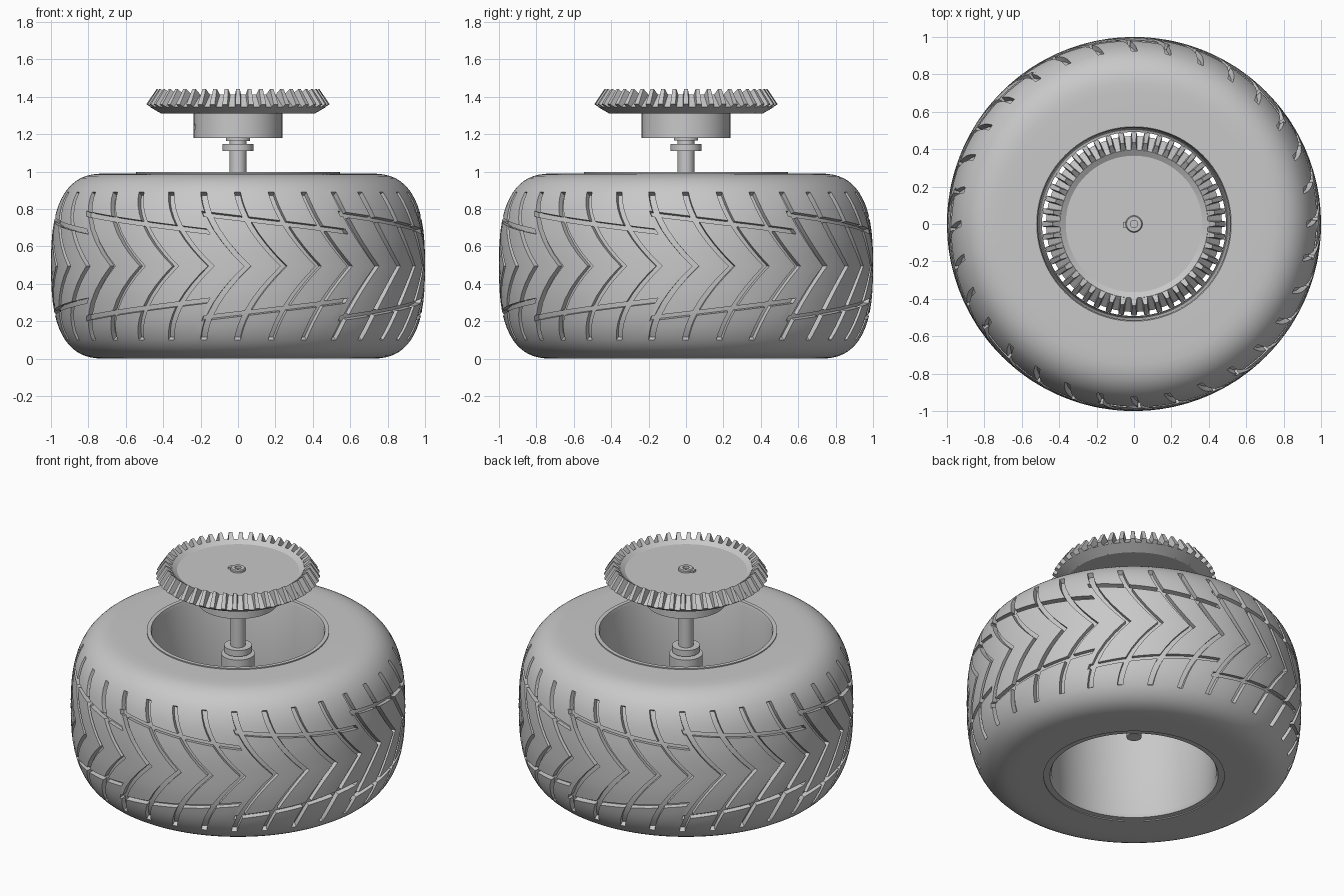
import bpy, bmesh
from math import sin, cos, pi, radians, hypot, asin
from mathutils import Matrix, Vector

cube = bpy.data.objects.get("Cube")
if cube:
    bpy.data.objects.remove(cube, do_unlink=True)

grey = bpy.data.materials.new("plain_grey")
grey.use_nodes = True
COLOUR = (0.58, 0.58, 0.58, 1)
grey.diffuse_color = COLOUR
grey.node_tree.nodes["Principled BSDF"].inputs["Base Color"].default_value = COLOUR


def make(name, bm):
    bmesh.ops.remove_doubles(bm, verts=bm.verts, dist=1e-5)
    bmesh.ops.recalc_face_normals(bm, faces=bm.faces)
    mesh = bpy.data.meshes.new(name)
    bm.to_mesh(mesh)
    bm.free()
    mesh.materials.append(grey)
    ob = bpy.data.objects.new(name, mesh)
    bpy.context.collection.objects.link(ob)
    return ob


def activate(ob):
    bpy.ops.object.select_all(action='DESELECT')
    ob.select_set(True)
    bpy.context.view_layer.objects.active = ob


def smooth(ob, angle=30):
    activate(ob)
    bpy.ops.object.shade_smooth_by_angle(angle=radians(angle))


def skin(bm, columns, closed):
    """Join point columns round the axis; returns faces by (column, row)."""
    vs = [[bm.verts.new(p) for p in col] for col in columns]
    rows, faces = len(vs[0]), {}
    for i in range(len(vs)):
        a, b = vs[i], vs[(i + 1) % len(vs)]
        for j in range(rows if closed else rows - 1):
            k = (j + 1) % rows
            faces[i, j] = bm.faces.new((a[j], b[j], b[k], a[k]))
    return faces


def polar(r, phi, z):
    return Vector((r * sin(phi), -r * cos(phi), z))


def lathe(name, profile, steps=96, closed=False):
    """Spin a (radius, height) profile around the z axis."""
    bm = bmesh.new()
    skin(bm, [[polar(r, 2 * pi * i / steps, z) for r, z in profile]
              for i in range(steps)], closed)
    return make(name, bm)


# Tyre: rounded superellipse section, gridded along its own tread pattern
HALF, INNER, BULGE, POWER = 0.495, 0.70, 0.30, 2.7
CHEVRON_END, GROOVE_HALF, DEPTH = 0.395, 0.014, 0.03
STEPS, CAP = 4, 8


def radius(h):
    return INNER + BULGE * max(0, 1 - abs(h / HALF) ** POWER) ** (1 / POWER)


def tread_point(phi, h):
    """Point on the tyre, with the angle swept back to form the chevrons."""
    u = min(abs(h) / 0.4, 1)
    return polar(radius(h), phi - radians(14.5) * (1.7 * u - 0.7 * u * u), HALF + h)


def spread(a, b, n):
    return [a + (b - a) * i / n for i in range(n)]


def half_rows(groove):
    """Heights above the middle, with one band following the long groove."""
    low, high = groove - GROOVE_HALF, groove + GROOVE_HALF
    start = asin((CHEVRON_END / HALF) ** (POWER / 2))
    cap = [HALF * sin(t) ** (2 / POWER) for t in spread(start, pi / 2, CAP)]
    return spread(0, low, STEPS) + [low] + spread(high, CHEVRON_END, STEPS) + cap + [HALF]


# Column offsets from each chevron tip; the first column is the chevron groove
OFFSETS = (-1, 1, 3, 5, 7, 8.3, 9.3)
columns = []
for k in range(32):
    for i, offset in enumerate(OFFSETS):
        phi = 3 + 11.25 * k + offset
        u = ((phi - 1.05) % 45) / 44
        if k % 4 == 3 and i == 5:
            u = 1
        elif k % 4 == 3 and i == 6:
            u = 0
        rows = half_rows(0.28 - 0.095 * u)
        heights = [-h for h in reversed(rows[1:])] + rows
        col = [tread_point(radians(phi), h) for h in heights]
        ends = [polar(0.54, radians(phi - 14.5), z) for z in (2 * HALF, 0)]
        columns.append(col + ends)

bm = bmesh.new()
faces = skin(bm, columns, True)
middle = len(rows) - 1
carved = []
for (i, j), face in faces.items():
    row = j - middle if j >= middle else middle - 1 - j
    chevron = i % 7 == 0 and row < 2 * STEPS + 1
    gap = i % 28 == 26
    if chevron or (row == STEPS and not gap):
        carved.append(face)
bmesh.ops.recalc_face_normals(bm, faces=bm.faces)
sunk = bmesh.ops.extrude_face_region(bm, geom=carved)["geom"]
for v in (g for g in sunk if isinstance(g, bmesh.types.BMVert)):
    h, r = v.co.z - HALF, hypot(v.co.x, v.co.y)
    slope = (radius(h + 0.005) - radius(h - 0.005)) / 0.01
    push = DEPTH / hypot(1, slope)
    v.co -= Vector((v.co.x / r, v.co.y / r, -slope)) * push
bmesh.ops.delete(bm, geom=[f for f in carved if f.is_valid], context='FACES_ONLY')
smooth(make("tyre", bm), 32)

# Open rim barrel, tapering slightly towards the bottom
smooth(lathe("rim", [(0.492, 0.03), (0.503, 0.006), (0.545, 0.006), (0.545, 0.997),
                     (0.52, 0.997), (0.514, 0.98)], 128, closed=True))

# Shaft with collars, and a small centre hole in its end
smooth(lathe("shaft", [(0, 0.27), (0.045, 0.27), (0.045, 1.405), (0.04, 1.41),
                       (0.02, 1.41), (0.02, 1.39), (0, 1.39)], 32))
for name, r, low, high in (("upper_collar", 0.083, 1.11, 1.147),
                           ("retaining_ring", 0.065, 1.165, 1.18),
                           ("lower_collar", 0.083, 0.86, 0.90),
                           ("bearing", 0.10, 0.74, 0.845)):
    smooth(lathe(name, [(0, low), (r, low), (r, high), (0, high)], 48))
bm = bmesh.new()
bmesh.ops.create_cube(bm, size=1, matrix=Matrix.Translation((-0.045, -0.005, 1.39))
                      @ Matrix.Diagonal((0.03, 0.03, 0.03, 1)))
make("shaft_key", bm)

# Gear body and hub with a set screw hole
smooth(lathe("gear_body", [(0, 1.31), (0.41, 1.31), (0.47, 1.345), (0.395, 1.412),
                           (0.365, 1.393), (0, 1.393)], 88))
hub = lathe("gear_hub", [(0, 1.18), (0.237, 1.18), (0.237, 1.312), (0, 1.312)], 64)
bm = bmesh.new()
bmesh.ops.create_cone(bm, cap_ends=True, segments=24, radius1=0.018, radius2=0.018, depth=0.12,
                      matrix=Matrix.Rotation(radians(10), 4, 'Z')
                      @ Matrix.Translation((-0.23, 0, 1.24)) @ Matrix.Rotation(pi / 2, 4, 'Y'))
cutter = make("set_screw_cutter", bm)
mod = hub.modifiers.new("set_screw_hole", 'BOOLEAN')
mod.object, mod.operation, mod.solver = cutter, 'DIFFERENCE', 'EXACT'
activate(hub)
bpy.ops.object.modifier_apply(modifier=mod.name)
bpy.data.objects.remove(cutter, do_unlink=True)
smooth(hub)

# Bevel teeth: tapered blocks, wide at the root and narrow at the crest
TOOTH = [(0.41, 1.31, 0.023), (0.49, 1.36, 0.014), (0.435, 1.442, 0.010), (0.388, 1.405, 0.017)]
bm = bmesh.new()
for k in range(44):
    turn = Matrix.Rotation(2 * pi * k / 44, 4, 'Z')
    sides = []
    for s in (-1, 1):
        sides.append([bm.verts.new(turn @ Vector((r, s * w, z))) for r, z, w in TOOTH])
        bm.faces.new(sides[-1])
    for i in range(4):
        j = (i + 1) % 4
        bm.faces.new((sides[0][i], sides[0][j], sides[1][j], sides[1][i]))
make("gear_teeth", bm)
